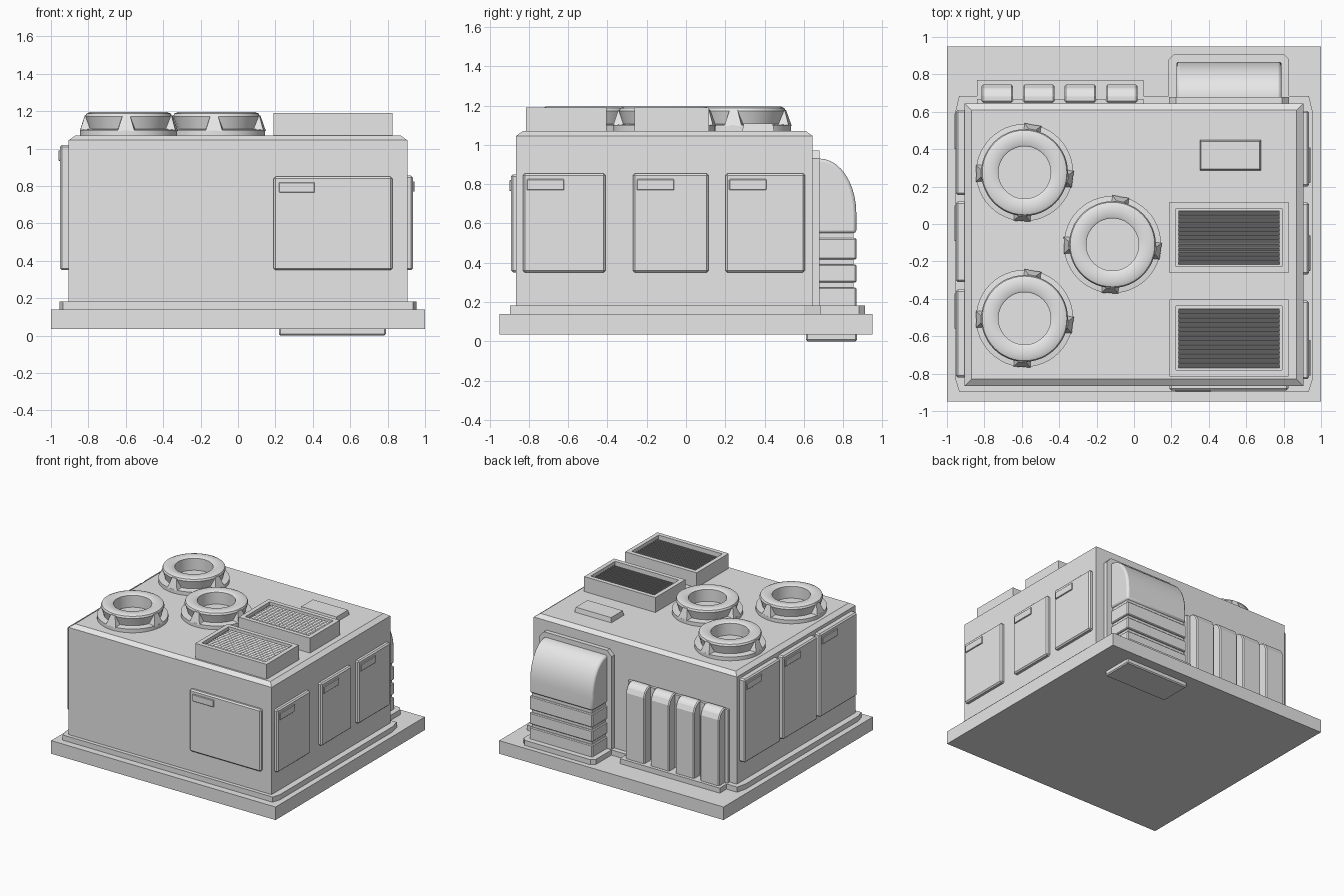
import bpy, bmesh, math
from mathutils import Matrix, Vector

cube = bpy.data.objects.get("Cube")
if cube:
    bpy.data.objects.remove(cube, do_unlink=True)

grey = bpy.data.materials.new("light_grey")
grey.use_nodes = True
grey.diffuse_color = (0.8, 0.8, 0.8, 1)
grey.node_tree.nodes["Principled BSDF"].inputs["Base Color"].default_value = (0.8, 0.8, 0.8, 1)


def finish(name, bm, bevel=0, smooth=False, segments=1):
    bmesh.ops.recalc_face_normals(bm, faces=bm.faces)
    mesh = bpy.data.meshes.new(name)
    bm.to_mesh(mesh)
    bm.free()
    mesh.materials.append(grey)
    ob = bpy.data.objects.new(name, mesh)
    bpy.context.collection.objects.link(ob)
    if bevel:
        mod = ob.modifiers.new("Bevel", "BEVEL")
        mod.width, mod.segments, mod.limit_method = bevel, segments, "ANGLE"
    if smooth:
        bpy.ops.object.select_all(action="DESELECT")
        ob.select_set(True)
        bpy.context.view_layer.objects.active = ob
        bpy.ops.object.shade_smooth_by_angle(angle=math.radians(35))
    return ob


def add_box(bm, x, y, z, taper=0):
    """Box from (min, max) ranges; taper pulls the top edges inwards."""
    size = Vector((x[1] - x[0], y[1] - y[0], z[1] - z[0]))
    mid = Vector((sum(x), sum(y), sum(z))) / 2
    verts = bmesh.ops.create_cube(bm, size=1)["verts"]
    for v in verts:
        side = v.co * 2
        v.co = mid + v.co * size
        if side.z > 0:
            v.co -= Vector((side.x, side.y, 0)) * taper
    return verts


def box(name, x, y, z, taper=0, **kw):
    bm = bmesh.new()
    add_box(bm, x, y, z, taper)
    return finish(name, bm, **kw)


def prism(name, points, offset, **kw):
    """Extrude a closed outline of 3D points by an offset."""
    bm = bmesh.new()
    face = bm.faces.new([bm.verts.new(p) for p in points])
    new = bmesh.ops.extrude_face_region(bm, geom=[face])["geom"]
    bmesh.ops.translate(bm, vec=offset, verts=[g for g in new if isinstance(g, bmesh.types.BMVert)])
    return finish(name, bm, **kw)


def plan(name, points, z, **kw):
    return prism(name, [(x, y, z[0]) for x, y in points], (0, 0, z[1] - z[0]), **kw)


# Foundation, with a stepped plinth that follows the rear equipment
box("foundation", (-1, 1), (-0.95, 0.95), (0.035, 0.14))
box("underside_plate", (0.22, 0.79), (0.61, 0.87), (0, 0.05), bevel=0.008)
half = [(0.955, -0.83), (0.935, -0.895)]
back = [(0.935, 0.685), (0.955, 0.6)]
plan("plinth", [(-x, y) for x, y in half] + half[::-1] + back[::-1]
     + [(-x, y) for x, y in back], (0.14, 0.182))
plan("hood_plinth", [(0.185, 0.6), (0.83, 0.6), (0.83, 0.88), (0.8, 0.91), (0.215, 0.91), (0.185, 0.88)],
     (0.14, 0.181))
box("fin_plinth", (-0.84, 0.05), (0.6, 0.77), (0.14, 0.181))

# Main housing
box("housing", (-0.905, 0.905), (-0.865, 0.645), (0.14, 1.045))
box("roof_edge", (-0.905, 0.905), (-0.865, 0.645), (1.045, 1.07), taper=0.035)


# Access doors with handle plates
def door(name, axis, sign, wall, span, z, handle, depth):
    def part(label, u, zz, d, bevel):
        out = tuple(sorted((sign * (wall - 0.01), sign * (wall + d))))
        ranges = (out, u) if axis == "x" else (u, out)
        box(name + label, *ranges, zz, bevel=bevel)
    part("", span, z, depth, 0.01)
    part("_handle", handle, (z[1] - 0.085, z[1] - 0.03), depth + 0.009, 0.003)


for i, (a, b) in enumerate([(-0.83, -0.41), (-0.27, 0.115), (0.2, 0.605)]):
    door(f"east_door_{i + 1}", "x", 1, 0.905, (a, b), (0.35, 0.855), (a + 0.02, a + 0.21), 0.03)
for i, (a, b) in enumerate([(-0.82, -0.35), (-0.31, 0.12), (0.155, 0.61)]):
    door(f"west_door_{i + 1}", "x", -1, 0.905, (a, b), (0.35, 1.02), (b - 0.21, b - 0.02), 0.047)
door("front_door", "y", -1, 0.865, (0.19, 0.825), (0.35, 0.85), (0.22, 0.41), 0.025)


# Roof vents: open frames holding steep slats
def roof_vent(name, y):
    bm = bmesh.new()
    add_box(bm, (0.19, 0.825), y, (1.06, 1.19))
    top = max(bm.faces, key=lambda f: f.calc_center_median().z)
    bmesh.ops.inset_region(bm, faces=[top], thickness=0.048)
    well = bmesh.ops.extrude_face_region(bm, geom=[top])["geom"]
    bmesh.ops.translate(bm, vec=(0, 0, -0.07), verts=[g for g in well if isinstance(g, bmesh.types.BMVert)])
    bmesh.ops.delete(bm, geom=[top], context="FACES")
    finish(name + "_frame", bm)

    bm = bmesh.new()
    count = 13
    lo, hi = y[0] + 0.048, y[1] - 0.048
    step = (hi - lo) / count
    for i in range(count):
        verts = add_box(bm, (0.238, 0.777), (-0.002, 0.002), (-0.029, 0.029))
        bmesh.ops.rotate(bm, verts=verts, cent=(0, 0, 0), matrix=Matrix.Rotation(math.radians(-25), 3, "X"))
        bmesh.ops.translate(bm, verts=verts, vec=(0, lo + step * (i + 0.5), 1.15))
    finish(name + "_slats", bm)


roof_vent("rear_roof_vent", (-0.262, 0.117))
roof_vent("front_roof_vent", (-0.815, -0.405))
box("roof_hatch", (0.35, 0.68), (0.285, 0.45), (1.06, 1.108), taper=0.008)


# Round roof fans: lathed flange and collar, with four tapered gussets
def lathe(name, profile, centre, steps=48):
    bm = bmesh.new()
    rings = []
    for i in range(steps):
        a = 2 * math.pi * i / steps
        rings.append([bm.verts.new((centre[0] + r * math.cos(a), centre[1] + r * math.sin(a), z))
                      for r, z in profile])
    for i in range(steps):
        p, q = rings[i], rings[(i + 1) % steps]
        for k in range(len(profile) - 1):
            bm.faces.new((p[k], q[k], q[k + 1], p[k + 1]))
    bm.faces.new([ring[-1] for ring in rings])
    return finish(name, bm, smooth=True)


FAN = [(0.26, 1.06), (0.26, 1.1), (0.212, 1.105), (0.225, 1.15), (0.232, 1.172), (0.226, 1.187),
       (0.207, 1.195), (0.15, 1.193), (0.14, 1.186), (0.14, 1.09)]


def roof_fan(name, centre):
    lathe(name, FAN, centre)
    bm = bmesh.new()
    for deg in (-8, 80, 181, 267):
        base = [bm.verts.new((r, w, 1.095)) for r, w in [(0.2, -0.05), (0.26, -0.045), (0.26, 0.045), (0.2, 0.05)]]
        tip = [bm.verts.new((r, w, 1.178)) for r, w in [(0.2, -0.02), (0.234, -0.02), (0.234, 0.02), (0.2, 0.02)]]
        bm.faces.new(base)
        bm.faces.new(tip)
        for k in range(4):
            n = (k + 1) % 4
            bm.faces.new((base[k], base[n], tip[n], tip[k]))
        bmesh.ops.rotate(bm, verts=base + tip, cent=(0, 0, 0),
                         matrix=Matrix.Rotation(math.radians(deg), 3, "Z"))
    bmesh.ops.translate(bm, verts=bm.verts, vec=(*centre, 0))
    finish(name + "_gussets", bm)


for i, c in enumerate([(-0.585, 0.275), (-0.115, -0.11), (-0.585, -0.505)]):
    roof_fan(f"roof_fan_{i + 1}", c)

# Rear hood: backing plate, curved cover and banded lower section
prism("hood_backing", [(0.187, 0.63, 0.15), (0.828, 0.63, 0.15), (0.828, 0.63, 0.93), (0.79, 0.63, 0.97),
                       (0.225, 0.63, 0.97), (0.187, 0.63, 0.93)], (0, 0.05, 0))
cover = [(0.65, 0.55), (0.65, 0.93)]
for i in range(11):
    a = math.radians(90 - 9 * i)
    cover.append((0.68 + 0.187 * math.cos(a), 0.65 + 0.28 * math.sin(a)))
cover.append((0.867, 0.55))
prism("hood_cover", [(0.228, y, z) for y, z in cover], (0.56, 0, 0), bevel=0.015, smooth=True, segments=2)
box("hood_core", (0.242, 0.774), (0.65, 0.853), (0.15, 0.57))
for i, z in enumerate([(0.15, 0.275), (0.3, 0.392), (0.417, 0.525)]):
    box(f"hood_band_{i + 1}", (0.228, 0.788), (0.65, 0.867), z, bevel=0.006)

# Rear cooling fins on a shared backing plate
box("fin_backing", (-0.84, 0.05), (0.63, 0.667), (0.15, 0.77))
for i in range(4):
    x = -0.815 + 0.222 * i
    prism(f"cooling_fin_{i + 1}", [(x, 0.65, 0.15), (x, 0.745, 0.15), (x, 0.745, 0.71),
                                   (x, 0.725, 0.755), (x, 0.69, 0.78), (x, 0.65, 0.78)],
          (0.168, 0, 0), bevel=0.008)
